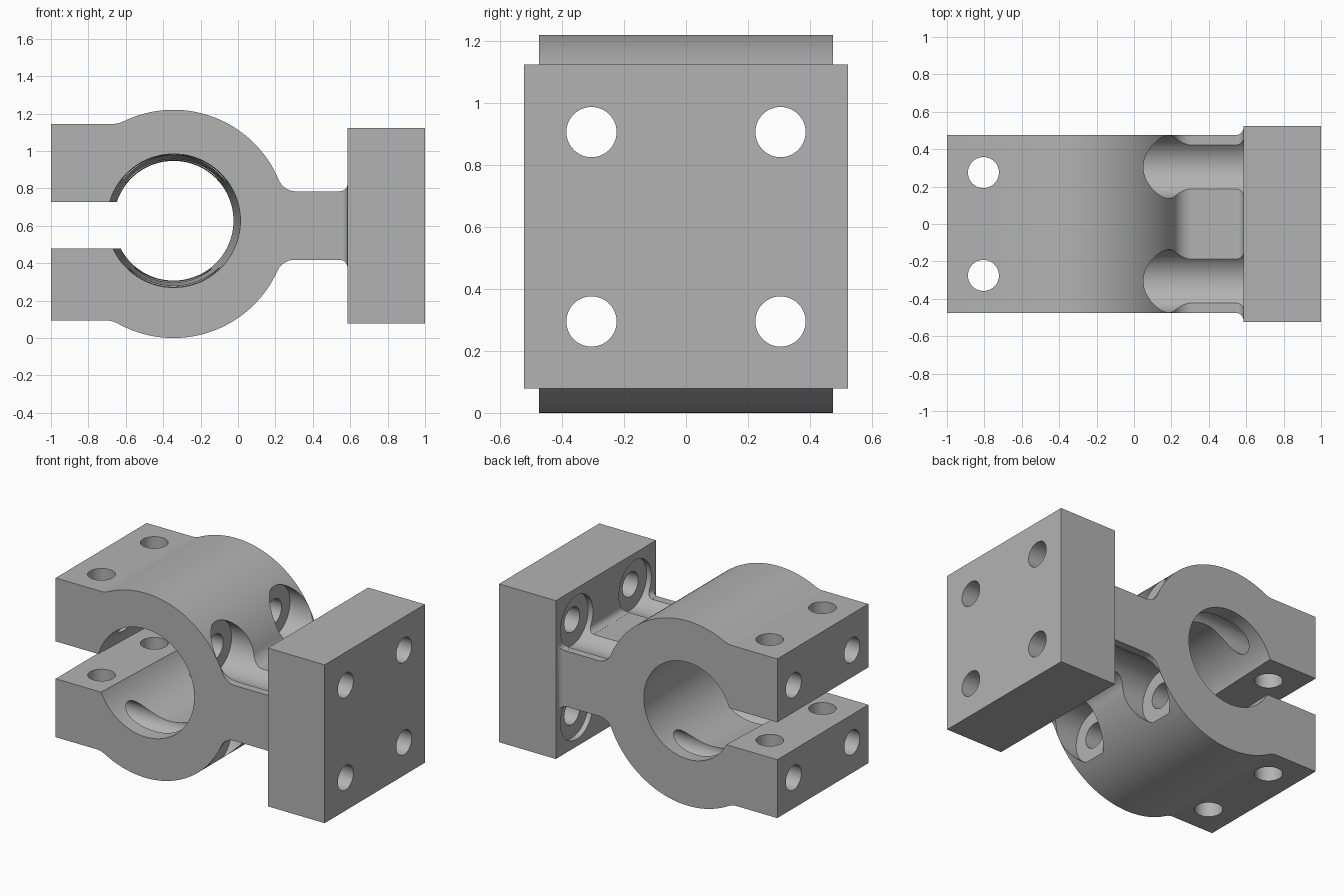
import bpy, bmesh
from math import atan2, cos, sin, sqrt, pi, radians
from mathutils import Matrix, Vector

cube = bpy.data.objects.get("Cube")
if cube:
    bpy.data.objects.remove(cube, do_unlink=True)

CENTRE = Vector((-0.345, 0, 0.61))   # clamp ring axis
RING = 0.61
HALF_Y = 0.475
FACE = 0.585                         # inner face of the flange
MID = 0.601                          # height of the flange centre

steel = bpy.data.materials.new("plain grey")
steel.use_nodes = True
GREY = (0.45, 0.45, 0.45, 1)
steel.diffuse_color = GREY
steel.node_tree.nodes["Principled BSDF"].inputs["Base Color"].default_value = GREY


def finish(bm, name):
    bmesh.ops.remove_doubles(bm, verts=bm.verts, dist=1e-5)
    bmesh.ops.recalc_face_normals(bm, faces=bm.faces)
    mesh = bpy.data.meshes.new(name)
    bm.to_mesh(mesh)
    bm.free()
    mesh.materials.append(steel)
    obj = bpy.data.objects.new(name, mesh)
    bpy.context.collection.objects.link(obj)
    return obj


def box(name, low, high):
    bm = bmesh.new()
    low, high = Vector(low), Vector(high)
    size = Matrix.Diagonal((*(high - low), 1))
    bmesh.ops.create_cube(bm, size=1, matrix=Matrix.Translation((low + high) / 2) @ size)
    return finish(bm, name)


def rod(name, start, end, r1, r2=None, sides=64):
    bm = bmesh.new()
    start, end = Vector(start), Vector(end)
    axis = end - start
    turn = axis.to_track_quat("Z", "Y").to_matrix().to_4x4()
    bmesh.ops.create_cone(bm, cap_ends=True, segments=sides, radius1=r1,
                          radius2=r2 or r1, depth=axis.length,
                          matrix=Matrix.Translation((start + end) / 2) @ turn)
    return finish(bm, name)


def arc(cx, cz, r, a0, a1, n):
    steps = [a0 + (a1 - a0) * i / n for i in range(n + 1)]
    return [(cx + r * cos(a), cz + r * sin(a)) for a in steps]


def half_outline(web, tab, web_r=0.1, tab_r=0.12):
    """Web, fillet, ring, fillet and tab along one half of the clamp."""
    wx = sqrt((RING + web_r) ** 2 - (web + web_r) ** 2)
    tx = -sqrt((RING + tab_r) ** 2 - (tab + tab_r) ** 2)
    a, b = atan2(web + web_r, wx), atan2(tab + tab_r, tx)
    pts = [(FACE + 0.02 - CENTRE.x, web)]
    pts += arc(wx, web + web_r, web_r, 1.5 * pi, pi + a, 12)[:-1]
    pts += arc(0, 0, RING, a, b, 60)[:-1]
    pts += arc(tx, tab + tab_r, tab_r, pi + b, 1.5 * pi, 8)
    return pts + [(-1 - CENTRE.x, tab)]


# Clamp body: ring, two tabs and web as one extruded outline
upper = half_outline(0.174, 0.535)
lower = [(x, -z) for x, z in half_outline(0.192, 0.517)]
bm = bmesh.new()
outline = [bm.verts.new(CENTRE + Vector((x, -HALF_Y, z))) for x, z in upper + lower[::-1]]
face = bm.faces.new(outline)
swept = bmesh.ops.extrude_face_region(bm, geom=[face])["geom"]
bmesh.ops.translate(bm, vec=(0, 2 * HALF_Y, 0),
                    verts=[v for v in swept if isinstance(v, bmesh.types.BMVert)])
body = finish(bm, "clamp_bracket")

# Concave foot where the web meets the flange
bm = bmesh.new()
loops = []
FOOT = 0.04
for i in range(9):
    t = i / 8 * pi / 2
    x, grow = FACE - FOOT + FOOT * sin(t), FOOT * (1 - cos(t)) + 0.0005
    y, z = HALF_Y + grow, 0.183 + grow
    loops.append([bm.verts.new((x, sy * y, MID + sz * z))
                  for sy, sz in ((-1, -1), (1, -1), (1, 1), (-1, 1))])
loops.append([bm.verts.new(v.co + Vector((0.02, 0, 0))) for v in loops[-1]])
for p, q in zip(loops, loops[1:]):
    for k in range(4):
        n = (k + 1) % 4
        bm.faces.new((p[k], p[n], q[n], q[k]))
bm.faces.new(loops[0])
bm.faces.new(loops[-1])
foot = finish(bm, "web_foot")

flange = box("flange", (FACE, -0.523, 0.078), (1, 0.523, 1.124))


def combine(tool, operation):
    mod = body.modifiers.new(tool.name, "BOOLEAN")
    mod.operation, mod.object, mod.solver = operation, tool, "EXACT"
    bpy.context.view_layer.objects.active = body
    bpy.ops.object.modifier_apply(modifier=mod.name)
    bpy.data.objects.remove(tool, do_unlink=True)


combine(foot, "UNION")
combine(flange, "UNION")

# Tapered bore and clamping slit
combine(rod("bore", (-0.344, -0.5, 0.627), (-0.344, 0.5, 0.627), 0.358, 0.319, 96), "DIFFERENCE")
combine(box("slit", (-1.1, -0.6, 0.479), (-0.4, 0.6, 0.726)), "DIFFERENCE")

# Bolt holes: lengthwise with wide head clearances, and upright through the tabs
for y in (-1, 1):
    for z in (0.295, 0.906):
        combine(rod("clearance", (0.048, y * 0.305, z), (0.62, y * 0.305, z), 0.169), "DIFFERENCE")
        combine(rod("long_hole", (-1.1, y * 0.305, z), (1.1, y * 0.305, z), 0.081, sides=48), "DIFFERENCE")
    combine(rod("tab_hole", (-0.805, y * 0.275, -0.1), (-0.805, y * 0.275, 1.3), 0.083, sides=48), "DIFFERENCE")

bpy.ops.object.select_all(action="DESELECT")
body.select_set(True)
bpy.context.view_layer.objects.active = body
bpy.ops.object.shade_smooth_by_angle(angle=radians(30))
